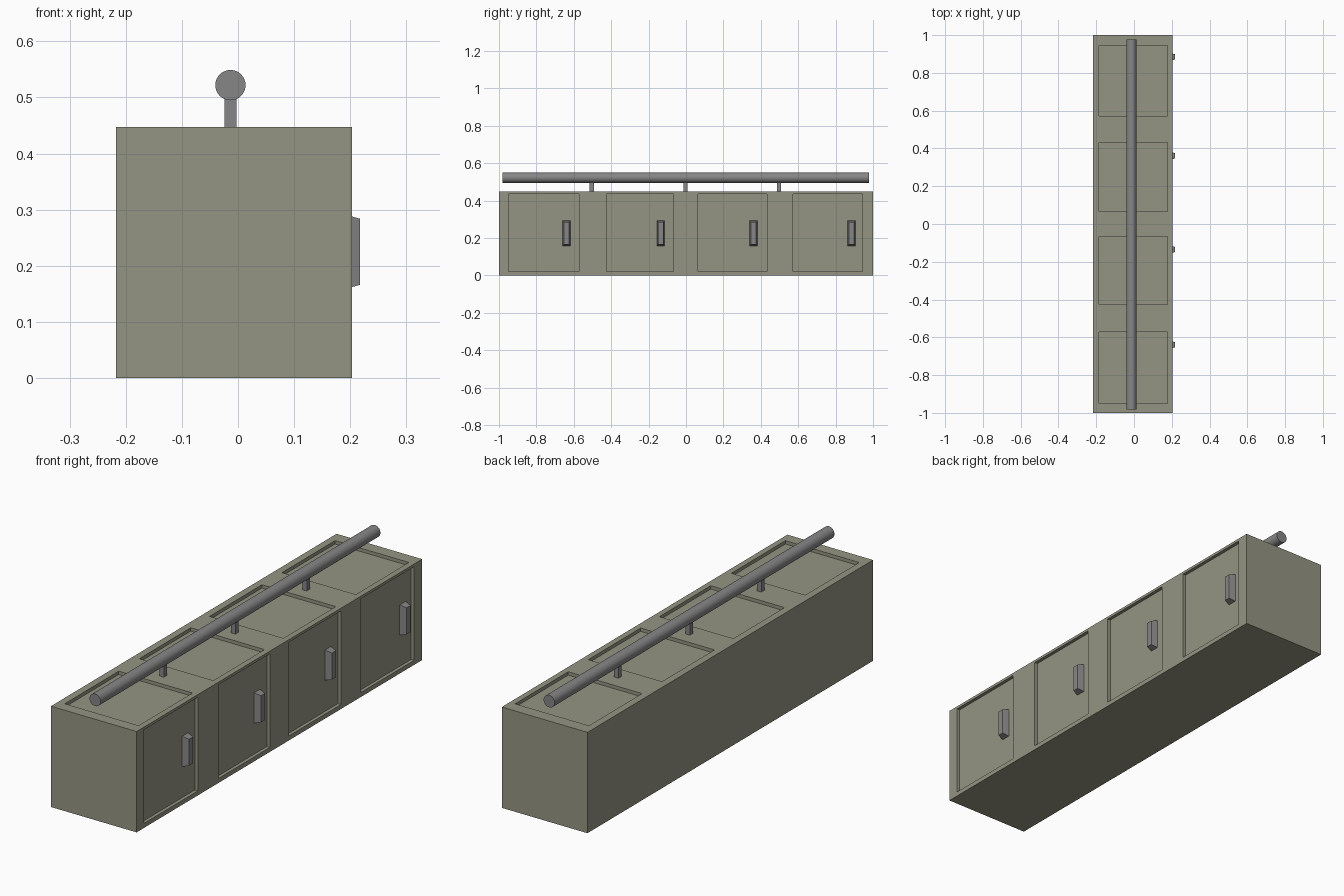
import bpy, bmesh, math
from mathutils import Matrix, Vector

if "Cube" in bpy.data.objects:
    bpy.data.objects.remove(bpy.data.objects["Cube"])

X0, X1, TOP = -0.217, 0.203, 0.447
DEPTH = 0.015
BAYS = [(-0.949, -0.571), (-0.426, -0.067), (0.065, 0.432), (0.572, 0.944)]


def material(name, rgb):
    m = bpy.data.materials.new(name)
    m.diffuse_color = (*rgb, 1)
    m.use_nodes = True
    m.node_tree.nodes["Principled BSDF"].inputs["Base Color"].default_value = m.diffuse_color
    return m


olive = material("olive_paint", (0.30, 0.30, 0.23))
grey = material("grey_metal", (0.24, 0.24, 0.24))


def add_box(bm, lo, hi):
    lo, hi = Vector(lo), Vector(hi)
    mat = Matrix.Translation((lo + hi) / 2) @ Matrix.Diagonal((*(hi - lo), 1))
    return bmesh.ops.create_cube(bm, size=1, matrix=mat)["verts"]


def finish(bm, name, mat=None):
    me = bpy.data.meshes.new(name)
    bm.to_mesh(me)
    bm.free()
    ob = bpy.data.objects.new(name, me)
    bpy.context.collection.objects.link(ob)
    if mat:
        me.materials.append(mat)
    return ob


# Cabinet body
bm = bmesh.new()
add_box(bm, (X0, -1, 0), (X1, 1, TOP))
body = finish(bm, "cabinet_body", olive)

# Recessed lids on top and recessed doors on the right side
bm = bmesh.new()
for a, b in BAYS:
    add_box(bm, (-0.185, a, TOP - DEPTH), (0.177, b, TOP + 0.1))
    add_box(bm, (X1 - DEPTH, a, 0.02), (X1 + 0.1, b, 0.435))
cutter = finish(bm, "recess_cutter")
cutter.hide_render = True
mod = body.modifiers.new("recesses", 'BOOLEAN')
mod.object = cutter
mod.operation = 'DIFFERENCE'
mod.solver = 'EXACT'
bpy.context.view_layer.objects.active = body
bpy.ops.object.modifier_apply(modifier=mod.name)
bpy.data.objects.remove(cutter)

# Door handles, tapered towards the outside
for i, y in enumerate((-0.639, -0.135, 0.361, 0.885)):
    bm = bmesh.new()
    for v in add_box(bm, (X1 - DEPTH, y - 0.021, 0.158), (0.217, y + 0.021, 0.292)):
        if v.co.x > X1:
            v.co.y += math.copysign(0.007, y - v.co.y)
            v.co.z += math.copysign(0.008, 0.225 - v.co.z)
    finish(bm, f"door_handle_{i + 1}", grey)

# Rail posts
for i, y in enumerate((-0.504, -0.003, 0.497)):
    bm = bmesh.new()
    add_box(bm, (-0.024, y - 0.011, TOP - 0.005), (-0.003, y + 0.011, 0.51))
    finish(bm, f"rail_post_{i + 1}", grey)

# Round rail
bpy.ops.mesh.primitive_cylinder_add(vertices=32, radius=0.027, depth=1.96,
                                    location=(-0.0135, -0.002, 0.522),
                                    rotation=(math.pi / 2, 0, 0))
rail = bpy.context.object
rail.name = "top_rail"
rail.data.materials.append(grey)
bpy.ops.object.shade_smooth_by_angle(angle=math.radians(30))
